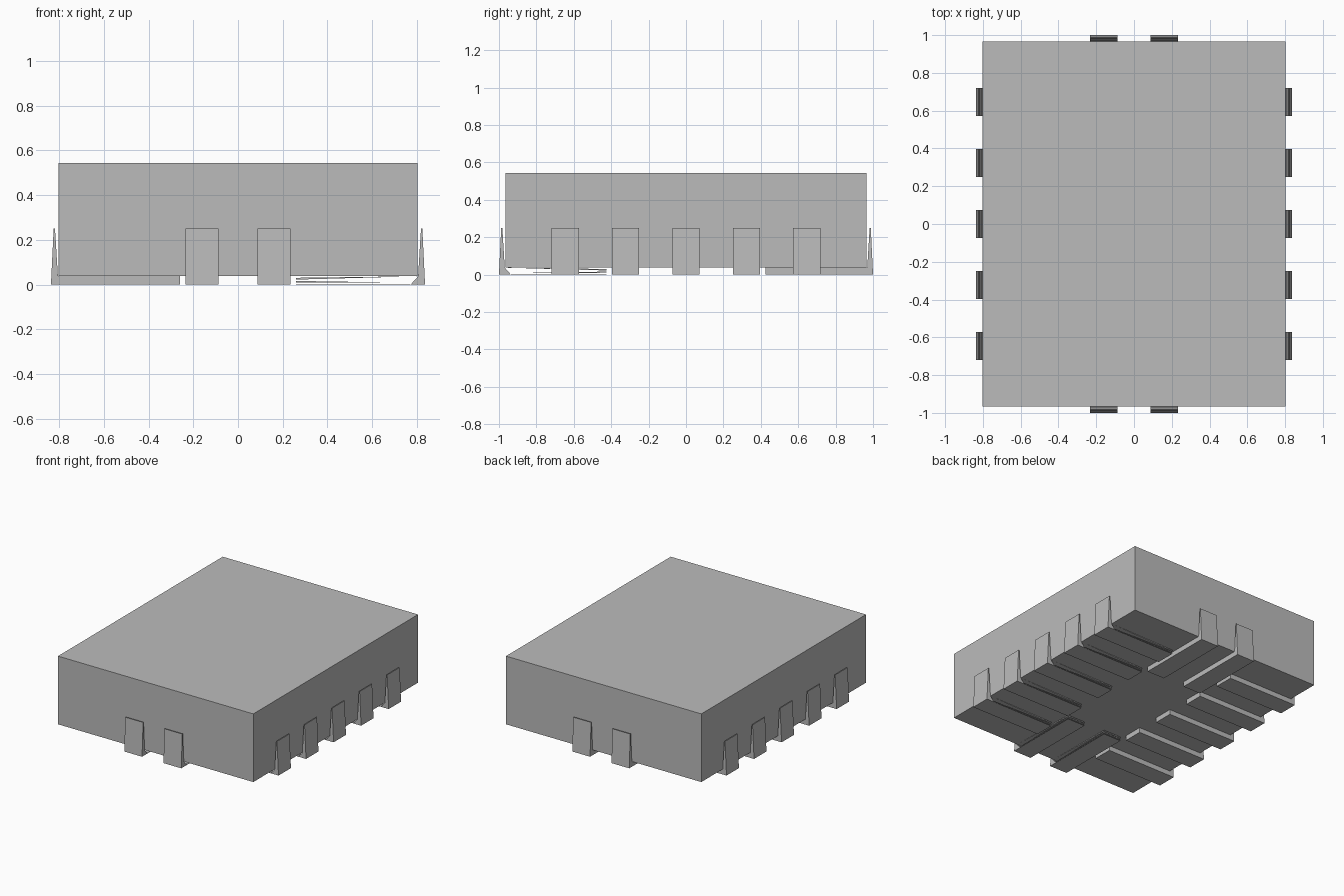
import bpy
import bmesh
from math import pi
from mathutils import Matrix

cube = bpy.data.objects.get("Cube")
if cube:
    bpy.data.objects.remove(cube, do_unlink=True)

# One grey for the whole package
GREY = (0.5, 0.5, 0.5, 1)
grey = bpy.data.materials.new("plain grey")
grey.use_nodes = True
grey.diffuse_color = GREY
grey.node_tree.nodes["Principled BSDF"].inputs["Base Color"].default_value = GREY

HALF_X, HALF_Y = 0.802, 0.966
BASE, TOP = 0.037, 0.543
LEAD_HALF = 0.073
INNER, OUTER = -0.542, 0.034     # measured outward from the body wall


def finish(name, bm):
    bmesh.ops.recalc_face_normals(bm, faces=bm.faces)
    mesh = bpy.data.meshes.new(name)
    bm.to_mesh(mesh)
    bm.free()
    mesh.materials.append(grey)
    obj = bpy.data.objects.new(name, mesh)
    bpy.context.collection.objects.link(obj)
    return obj


def extrude_profile(bm, points):
    """Extrude an (outward, height) outline across the lead's width."""
    face = bm.faces.new([bm.verts.new((u, -LEAD_HALF, z)) for u, z in points])
    new = bmesh.ops.extrude_face_region(bm, geom=[face])["geom"]
    verts = [v for v in new if isinstance(v, bmesh.types.BMVert)]
    bmesh.ops.translate(bm, verts=verts, vec=(0, 2 * LEAD_HALF, 0))


# Tapered upright tip shared by every lead
TIP = [(OUTER, 0), (0.022, 0.25), (0.016, 0.25), (0.003, BASE)]
# Solid foot running under the body
SOLID = [[(INNER, 0)] + TIP + [(INNER, BASE)]]
# Open foot: thin pad, two slender webs and the tip
OPEN = [
    [(INNER, 0), (-0.03, 0), (-0.03, 0.002), (INNER, 0.002)],
    [(INNER, 0.022), (0, BASE), (INNER, 0.03)],
    [(INNER, 0.01), (-0.03, 0.008), (INNER, 0.016)],
    [(-0.03, 0)] + TIP,
]


def add_lead(name, outlines, wall, offset, angle):
    bm = bmesh.new()
    for outline in outlines:
        extrude_profile(bm, outline)
    place = Matrix.Rotation(angle, 4, "Z") @ Matrix.Translation((wall, offset, 0))
    bmesh.ops.transform(bm, matrix=place, verts=bm.verts)
    finish(name, bm)


# Package body
bm = bmesh.new()
bmesh.ops.create_cube(bm, size=1)
bmesh.ops.scale(bm, vec=(2 * HALF_X, 2 * HALF_Y, TOP - BASE), verts=bm.verts)
bmesh.ops.translate(bm, vec=(0, 0, (TOP + BASE) / 2), verts=bm.verts)
finish("package_body", bm)

# Five leads on each long side
for i in range(-2, 3):
    add_lead(f"left_lead_{i + 3}", OPEN, HALF_X, i * 0.323, 0)
    add_lead(f"right_lead_{i + 3}", SOLID, HALF_X, i * 0.323, pi)

# Two leads on each short side
for i, offset in enumerate((-0.161, 0.161), 1):
    add_lead(f"front_lead_{i}", OPEN, HALF_Y, offset, -pi / 2)
    add_lead(f"back_lead_{i}", SOLID, HALF_Y, offset, pi / 2)
